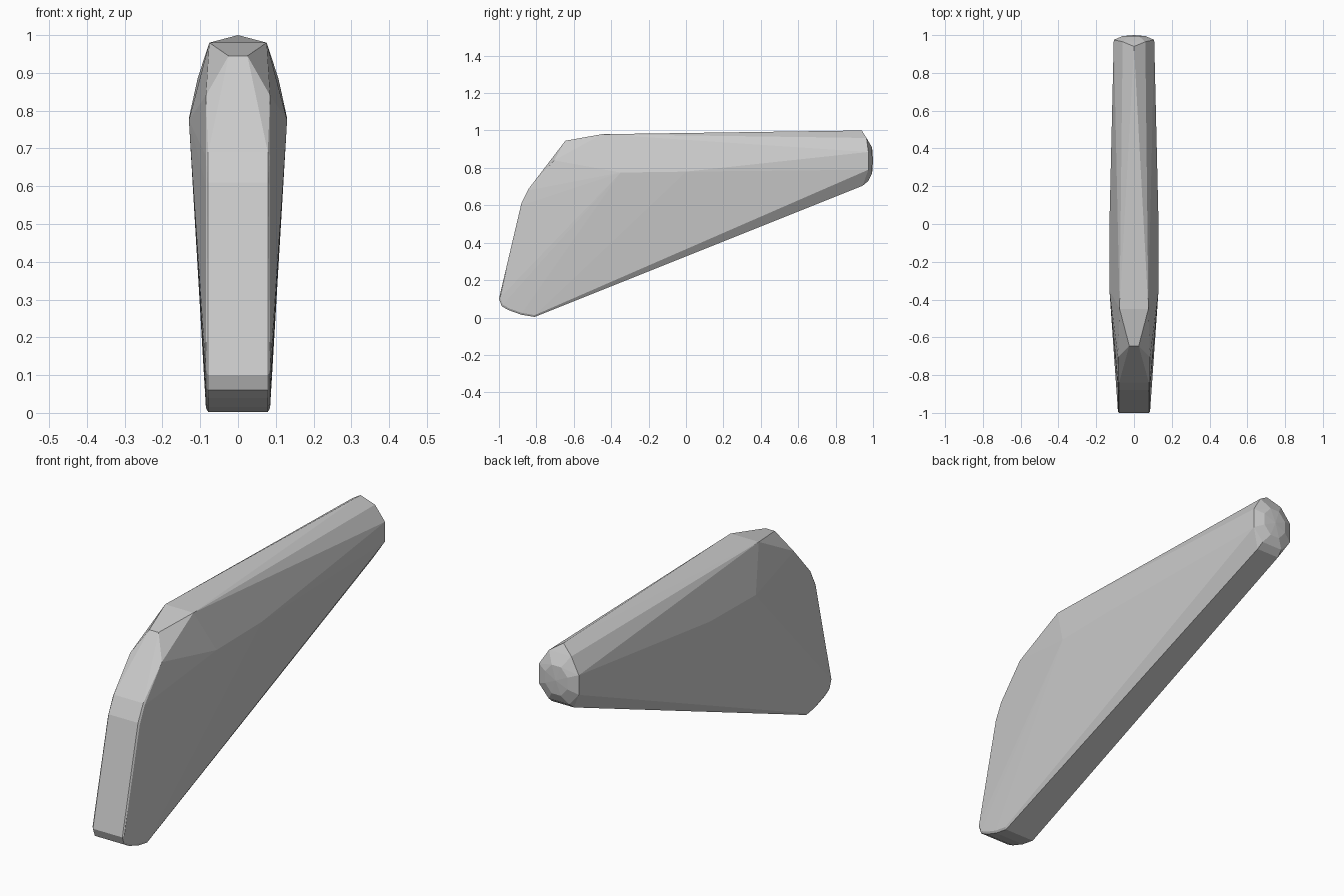
import bpy, bmesh, math

if "Cube" in bpy.data.objects:
    bpy.data.objects.remove(bpy.data.objects["Cube"])

bm = bmesh.new()


def pair(x, y, z):
    """Add a point and its mirror image across x = 0."""
    for s in ((1, -1) if x else (1,)):
        bm.verts.new((s * x, y, z))


# Narrow front edge and rounded foot: constant-width strip (y, z)
for y, z in [(-0.84, 0.69), (-0.88, 0.61), (-1.0, 0.10), (-0.985, 0.06),
             (-0.95, 0.04), (-0.88, 0.015), (-0.81, 0.003)]:
    pair(0.079, y, z)
    cy, cz = -0.75, 0.4
    d = math.hypot(y - cy, z - cz)
    pair(0.085, y + (cy - y) / d * 0.01, z + (cz - z) / d * 0.01)

# Front crown and top ridge
for p in [(0.085, -0.705, 0.84), (0.025, -0.645, 0.945), (0.076, -0.45, 0.98)]:
    pair(*p)

# Widest part of the flanks
for p in [(0.13, -0.35, 0.775), (0.13, 0.0, 0.78)]:
    pair(*p)

# Rear end ring, with a slightly domed cap
for p in [(0, 0.94, 1.0), (0.06, 0.965, 0.96), (0.107, 0.975, 0.885),
          (0.107, 0.975, 0.79), (0.06, 0.945, 0.705), (0.055, 0.975, 0.73)]:
    pair(*p)
for i in range(8):
    a = math.tau * (i + 0.5) / 8
    bm.verts.new((0.065 * math.cos(a), 0.995, 0.84 + 0.075 * math.sin(a)))
bm.verts.new((0, 1.0, 0.84))

# Wrap the points in a single convex skin
res = bmesh.ops.convex_hull(bm, input=bm.verts)
loose = [v for v in bm.verts if not v.link_faces]
bmesh.ops.delete(bm, geom=loose, context='VERTS')
bmesh.ops.dissolve_limit(bm, angle_limit=math.radians(1), verts=bm.verts, edges=bm.edges)
bmesh.ops.recalc_face_normals(bm, faces=bm.faces)

mesh = bpy.data.meshes.new("tapered_fin")
bm.to_mesh(mesh)
bm.free()
fin = bpy.data.objects.new("tapered_fin", mesh)
bpy.context.collection.objects.link(fin)
